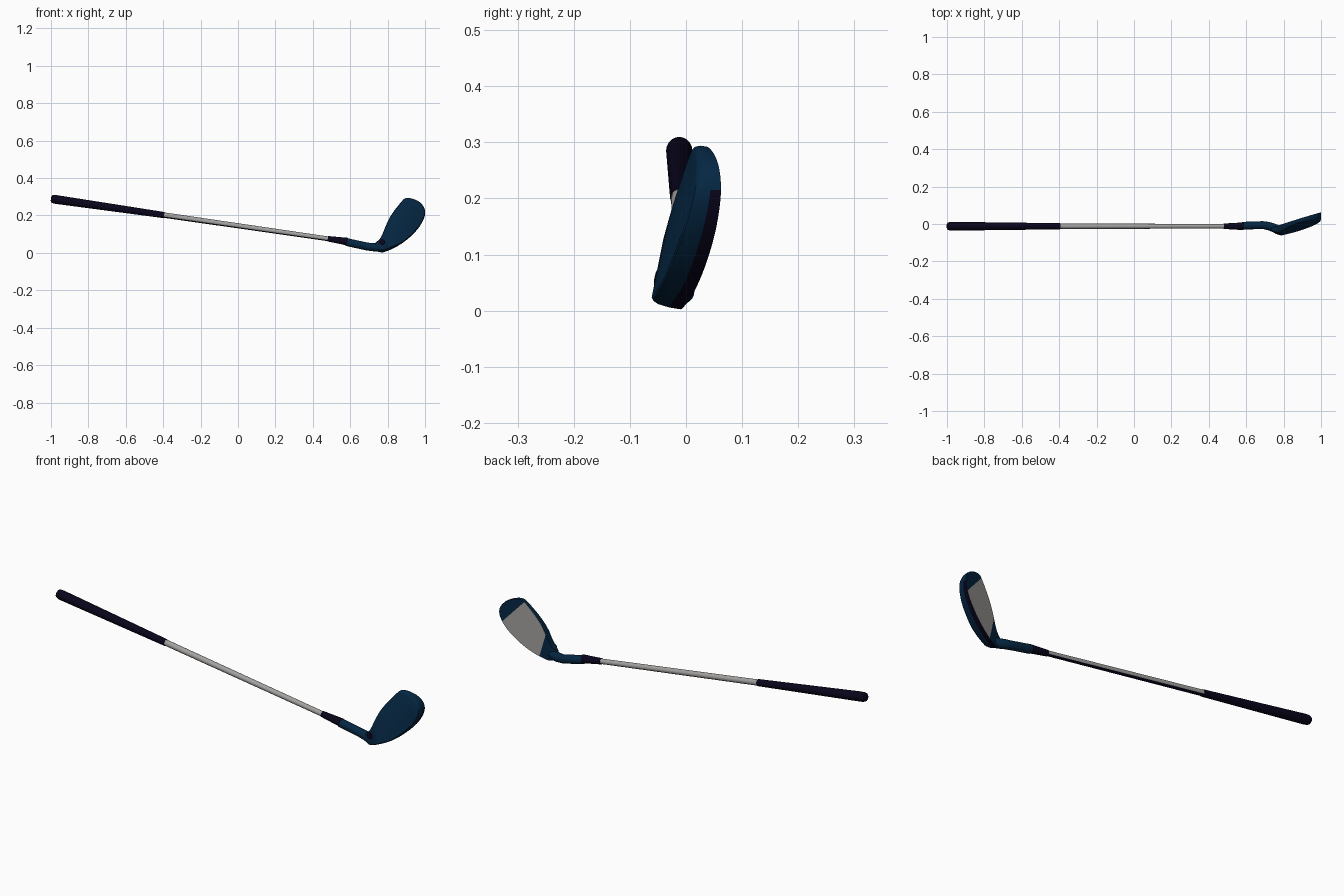
import bpy, bmesh, math
from mathutils import Vector

if "Cube" in bpy.data.objects:
    bpy.data.objects.remove(bpy.data.objects["Cube"])


def material(name, rgb):
    m = bpy.data.materials.new(name)
    m.diffuse_color = (*rgb, 1)
    m.use_nodes = True
    m.node_tree.nodes["Principled BSDF"].inputs["Base Color"].default_value = m.diffuse_color
    return m


NAVY = material("dark navy rubber", (0.0025, 0.0015, 0.011))
BLUE = material("deep blue metal", (0.0015, 0.020, 0.056))
STEEL = material("shaft steel", (0.37, 0.36, 0.35))
GREY = material("striking face grey", (0.36, 0.355, 0.345))


def finish(name, bm, mats, angle=35):
    bmesh.ops.recalc_face_normals(bm, faces=bm.faces[:])
    me = bpy.data.meshes.new(name)
    bm.to_mesh(me)
    bm.free()
    ob = bpy.data.objects.new(name, me)
    bpy.context.collection.objects.link(ob)
    for m in mats:
        me.materials.append(m)
    bpy.ops.object.select_all(action='DESELECT')
    ob.select_set(True)
    bpy.context.view_layer.objects.active = ob
    bpy.ops.object.shade_smooth_by_angle(angle=math.radians(angle))
    return ob


def skin(bm, rings):
    """Join equal-length rings of verts, cap both ends; returns side strips and caps."""
    n = len(rings[0])
    strips = [[bm.faces.new((a[i], a[(i + 1) % n], b[(i + 1) % n], b[i]))
               for i in range(n)] for a, b in zip(rings, rings[1:])]
    return strips, bm.faces.new(rings[0]), bm.faces.new(rings[-1])


def tube(name, points, mat, sides=20):
    """Round tube through (x, y, z, radius) points."""
    bm = bmesh.new()
    P = [Vector(p[:3]) for p in points]
    rings = []
    for i, p in enumerate(P):
        t = (P[min(i + 1, len(P) - 1)] - P[max(i - 1, 0)]).normalized()
        u = t.cross(Vector((0, 0, 1))).normalized()
        v = u.cross(t)
        r = points[i][3]
        rings.append([bm.verts.new(p + r * (math.cos(a) * u + math.sin(a) * v))
                      for a in (2 * math.pi * k / sides for k in range(sides))])
    skin(bm, rings)
    return finish(name, bm, [mat])


def on_shaft(x, r):
    return (x, -0.012, 0.145 - 0.1445 * x, r)


# Grip, shaft and ferrule share one straight axis
tube("grip", [on_shaft(x, r) for x, r in
     ((-1.0, 0.012), (-0.996, 0.019), (-0.986, 0.0225), (-0.97, 0.0235), (-0.395, 0.0165))], NAVY)
shaft = tube("shaft", [on_shaft(-0.41, 0.0145), on_shaft(0.49, 0.0125)], STEEL)
tube("ferrule", [on_shaft(0.48, 0.0145), on_shaft(0.585, 0.0205)], NAVY)

# Dark stripe along the underside of the shaft
shaft.data.materials.append(NAVY)
for p in shaft.data.polygons:
    p.material_index = int(p.normal.z < -0.6)

# Hosel bending into the heel of the head
tube("hosel", [(0.58, -0.010, 0.058, 0.021), (0.64, -0.007, 0.045, 0.021),
               (0.69, -0.006, 0.034, 0.021), (0.72, -0.011, 0.031, 0.022),
               (0.75, -0.022, 0.029, 0.023), (0.785, -0.034, 0.034, 0.020)], BLUE)

# Head outline (x, z): up the top line, round the toe, back along the sole
OUT = [(0.735, 0.052), (0.765, 0.085), (0.81, 0.187), (0.874, 0.274), (0.905, 0.294),
       (0.957, 0.280), (0.991, 0.250), (1.0, 0.205), (0.973, 0.144), (0.92, 0.085),
       (0.856, 0.037), (0.79, 0.006), (0.76, 0.002), (0.737, 0.016)]


def smooth_loop(pts, steps=5):
    n, res = len(pts), []
    V = [Vector(p) for p in pts]
    for i in range(n):
        a, b, c, d = (V[(i + k) % n] for k in (-1, 0, 1, 2))
        for s in range(steps):
            t = s / steps
            res.append(0.5 * (2 * b + (c - a) * t + (2 * a - 5 * b + 4 * c - d) * t * t
                              + (3 * b - a - 3 * c + d) * t ** 3))
    return res


def front_y(x, z):
    return -0.066 + 0.18 * (x - 0.79) + 0.20 * z


def back_y(x, z):
    return -0.005 + 0.30 * (x - 0.786) + 0.015 * z


# Wedge-shaped blade between the two sloping planes
bm = bmesh.new()
centre = Vector((0.88, 0.15))
loop = smooth_loop(OUT)
rings = []
for t, scale in ((0, 0.92), (0.05, 0.965), (0.2, 0.99), (0.6, 1.0), (1.0, 0.99)):
    ring = []
    for p in loop:
        x, z = centre + (p - centre) * scale
        z += 0.012 * (1 - t) * max(0, 1 - z / 0.06)      # sole rises to the front
        f = front_y(x, z)
        ring.append(bm.verts.new((x, f + t * (back_y(x, z) - f), z)))
    rings.append(ring)
strips, front, back = skin(bm, rings)

# Dark rear band of the sole
LINES = [((0.785, 0.135), (0.815, 0.02)), ((0.88, 0.285), (0.99, 0.165))]
cuts = [(Vector((x0, 0, z0)), Vector((z0 - z1, 0, x1 - x0)).normalized())
        for (x0, z0), (x1, z1) in LINES]


def in_striking_area(c):
    return (c - cuts[0][0]).dot(cuts[0][1]) > 0 > (c - cuts[1][0]).dot(cuts[1][1])


for f in strips[-1]:
    c = f.calc_center_median()
    if (c.x - 0.76) * 0.275 - (c.z - 0.005) * 0.2 > 0 and c.z < 0.21:
        f.material_index = 1

# Heel side of the front curves back into the hosel
for x in (0.79, 0.765):
    bmesh.ops.bisect_plane(bm, geom=bm.verts[:] + bm.edges[:] + bm.faces[:],
                           plane_co=(x, 0, 0), plane_no=(1, 0, 0))
for v in bm.verts:
    x, y, z = v.co
    if x < 0.79:
        b = back_y(x, z)
        w = min(1, max(0, (b - y) / (b - front_y(x, z))))
        v.co.y += w * (0.4 * (0.79 - x) + 0.25 * max(0, 0.765 - x))
bm.normal_update()


def is_back(f):
    c = f.calc_center_median()
    return abs(f.normal.y) > 0.9 and abs(c.y - back_y(c.x, c.z)) < 0.002


# Grey striking area, cut from the back face by two lines
for co, no in cuts:
    faces = [f for f in bm.faces if is_back(f)]
    geom = faces + list({e for f in faces for e in f.edges}) + list({v for f in faces for v in f.verts})
    bmesh.ops.bisect_plane(bm, geom=geom, plane_co=co, plane_no=no)
    bm.normal_update()
for f in bm.faces:
    if is_back(f) and in_striking_area(f.calc_center_median()):
        f.material_index = 2
finish("club_head", bm, [BLUE, NAVY, GREY])

# Small dark disc on the front of the heel
bm = bmesh.new()
bmesh.ops.create_cone(bm, cap_ends=True, segments=20, radius1=0.016, radius2=0.016, depth=0.006)
disc = finish("heel_disc", bm, [NAVY])
normal = Vector((-0.22, -1, 0.20)).normalized()
disc.rotation_euler = normal.to_track_quat('Z', 'Y').to_euler()
disc.location = (0.770, front_y(0.770, 0.058) + 0.008, 0.058)
